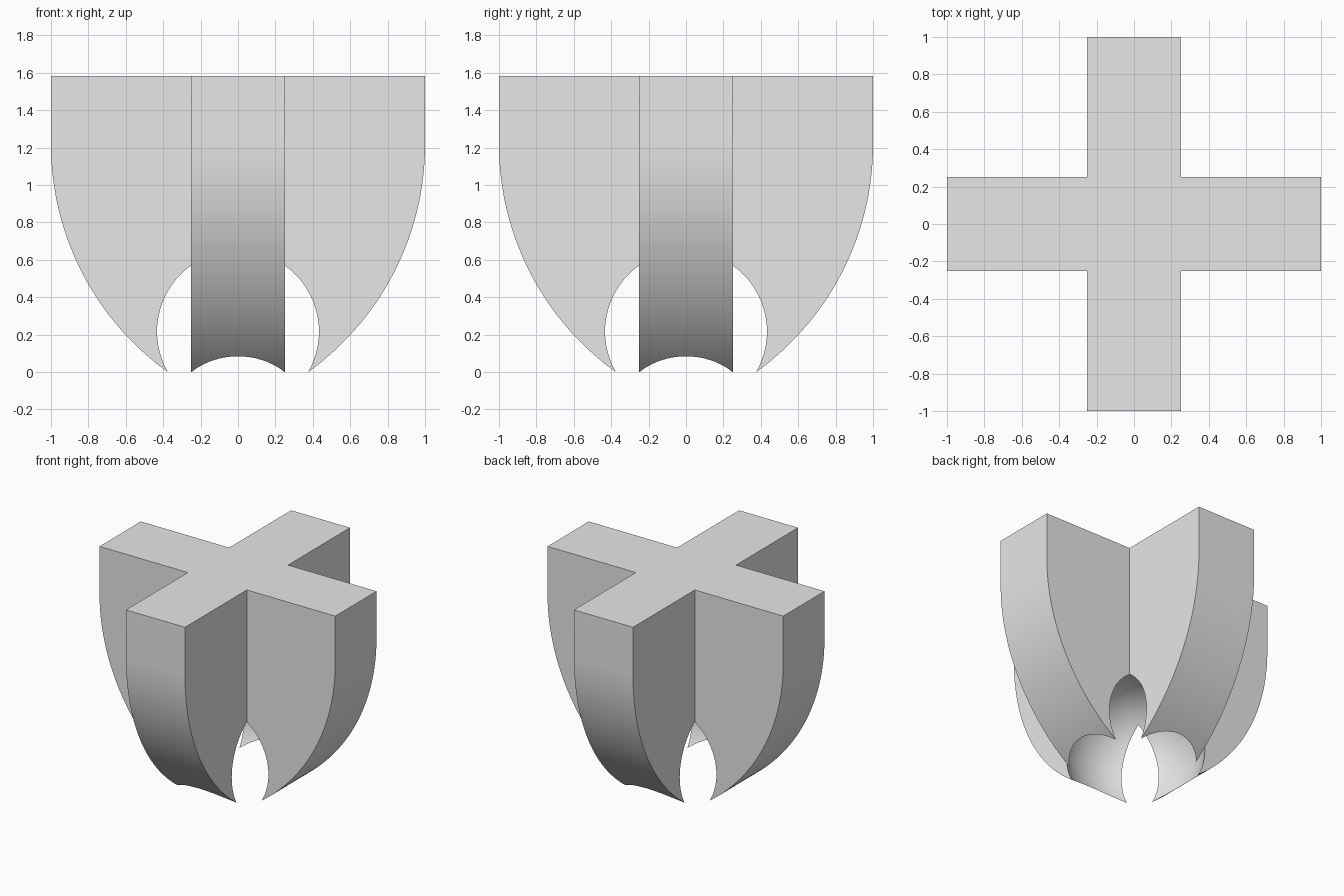
import bpy, bmesh, math

cube = bpy.data.objects.get("Cube")
if cube:
    bpy.data.objects.remove(cube, do_unlink=True)

HALF_WIDTH = 0.25      # half thickness of each crossed plate
TOP = 1.583
ARC_R, ARC_Z = 1.5, 1.218   # outer curve of the arms
BALL_R, BALL_Z = 0.5, 0.2165

grey = bpy.data.materials.new("light grey")
grey.use_nodes = True
grey.diffuse_color = (0.8, 0.8, 0.8, 1)
grey.node_tree.nodes["Principled BSDF"].inputs["Base Color"].default_value = (0.8, 0.8, 0.8, 1)


def add_object(name, bm):
    bmesh.ops.recalc_face_normals(bm, faces=bm.faces)
    mesh = bpy.data.meshes.new(name)
    bm.to_mesh(mesh)
    bm.free()
    mesh.materials.append(grey)
    obj = bpy.data.objects.new(name, mesh)
    bpy.context.collection.objects.link(obj)
    return obj


def curved_plate(name, angle):
    """Plate with a shield-shaped outline, extruded across its thickness."""
    steps = 48
    end = math.asin((ARC_Z + 0.05) / ARC_R)
    side = [(1, TOP)]
    for i in range(steps + 1):
        a = end * i / steps
        side.append((1 - ARC_R + ARC_R * math.cos(a), ARC_Z - ARC_R * math.sin(a)))
    outline = side + [(-x, z) for x, z in reversed(side)]
    bm = bmesh.new()
    face = bm.faces.new([bm.verts.new((x, -HALF_WIDTH, z)) for x, z in outline])
    new = bmesh.ops.extrude_face_region(bm, geom=[face])["geom"]
    bmesh.ops.translate(bm, vec=(0, 2 * HALF_WIDTH, 0),
                        verts=[v for v in new if isinstance(v, bmesh.types.BMVert)])
    obj = add_object(name, bm)
    if angle:
        for v in obj.data.vertices:
            x, y, z = v.co
            v.co = (-y, x, z)
    return obj


# Crossed plates
body = curved_plate("cross_body", False)
other = curved_plate("cross_plate_helper", True)

# Ball that hollows the underside
bm = bmesh.new()
bmesh.ops.create_uvsphere(bm, u_segments=96, v_segments=48, radius=BALL_R)
bmesh.ops.translate(bm, vec=(0, 0, BALL_Z), verts=bm.verts)
ball = add_object("hollow_cutter", bm)

# Join the plates, then cut the hollow
bpy.context.view_layer.objects.active = body
body.select_set(True)
for helper, operation in ((other, 'UNION'), (ball, 'DIFFERENCE')):
    mod = body.modifiers.new(operation.title(), 'BOOLEAN')
    mod.operation = operation
    mod.solver = 'EXACT'
    mod.object = helper
    bpy.ops.object.modifier_apply(modifier=mod.name)
    bpy.data.objects.remove(helper, do_unlink=True)

bpy.ops.object.shade_smooth_by_angle(angle=math.radians(30))
